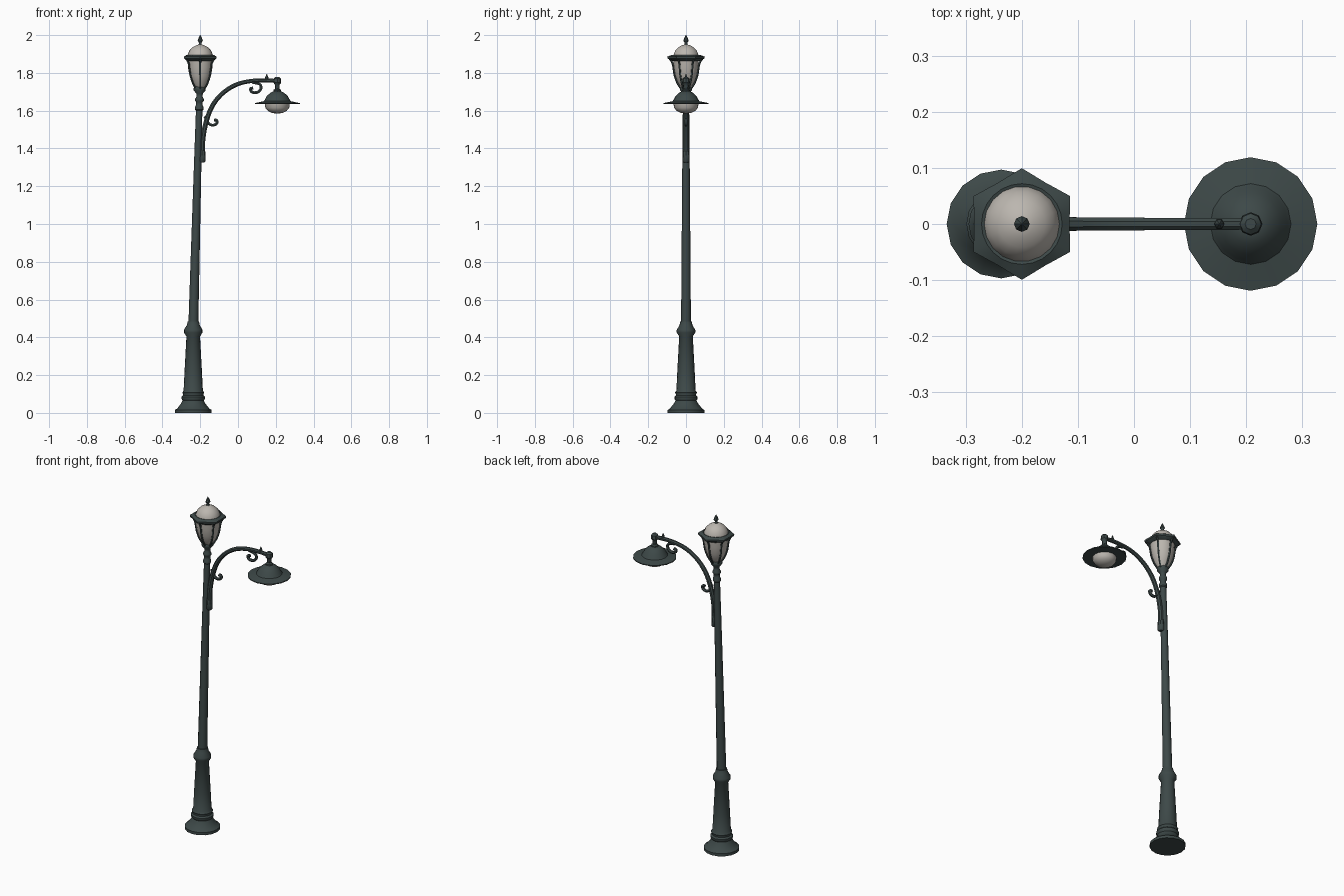
import bpy, bmesh, math
from mathutils import Vector

if "Cube" in bpy.data.objects:
    bpy.data.objects.remove(bpy.data.objects["Cube"])


def material(name, col):
    m = bpy.data.materials.new(name)
    m.diffuse_color = (*col, 1)
    m.use_nodes = True
    m.node_tree.nodes["Principled BSDF"].inputs["Base Color"].default_value = m.diffuse_color
    return m


IRON = material("dark green iron", (0.047, 0.066, 0.065))
GLASS = material("frosted glass", (0.50, 0.47, 0.43))


def finish(bm, name, mat):
    bmesh.ops.remove_doubles(bm, verts=bm.verts, dist=0.0002)
    bmesh.ops.recalc_face_normals(bm, faces=bm.faces)
    me = bpy.data.meshes.new(name)
    bm.to_mesh(me)
    bm.free()
    ob = bpy.data.objects.new(name, me)
    bpy.context.collection.objects.link(ob)
    me.materials.append(mat)
    return ob


def skin(rings, name, mat, caps=True):
    bm = bmesh.new()
    vs = [[bm.verts.new(p) for p in r] for r in rings]
    n = len(vs[0])
    for a, b in zip(vs, vs[1:]):
        for i in range(n):
            bm.faces.new((a[i], a[(i + 1) % n], b[(i + 1) % n], b[i]))
    if caps:
        bm.faces.new(vs[0])
        bm.faces.new(vs[-1])
    return finish(bm, name, mat)


def lathe(name, prof, cx, mat, n=12, wave=None, caps=True):
    """prof: (radius, z); cx: number or function of z; wave scales radius by angle"""
    rings = []
    for r, z in prof:
        x = cx(z) if callable(cx) else cx
        ring = []
        for i in range(n):
            a = 2 * math.pi * i / n
            q = r * (wave(a, r) if wave else 1)
            ring.append((x + q * math.cos(a), q * math.sin(a), z))
        rings.append(ring)
    return skin(rings, name, mat, caps)


def spline(pts, steps=4):
    out = []
    P = [Vector(p) for p in pts]
    P = [2 * P[0] - P[1]] + P + [2 * P[-1] - P[-2]]
    for i in range(1, len(P) - 2):
        a, b, c, d = P[i - 1:i + 3]
        for k in range(steps):
            t = k / steps
            out.append(0.5 * (2 * b + (c - a) * t + (2 * a - 5 * b + 4 * c - d) * t * t
                              + (3 * b - a - 3 * c + d) * t ** 3))
    return out + [P[-2]]


def tube(name, pts, r0, r1, n=8, centre=0.0, ang=0.0, steps=4):
    """tapered tube along (x, z) points in a vertical plane turned by ang"""
    path = spline(pts, steps)
    rings = []
    for i, p in enumerate(path):
        t = (path[min(i + 1, len(path) - 1)] - path[max(i - 1, 0)]).normalized()
        r = r0 + (r1 - r0) * i / (len(path) - 1)
        ring = []
        for k in range(n):
            a = 2 * math.pi * (k + 0.5) / n
            u = p.x - t.y * r * math.cos(a)
            z = p.y + t.x * r * math.cos(a)
            v = r * math.sin(a)
            ring.append((centre + u * math.cos(ang) - v * math.sin(ang),
                         u * math.sin(ang) + v * math.cos(ang), z))
        rings.append(ring)
    return skin(rings, name, IRON)


def lean(z):
    return -0.237 + 0.034 * min(max((z - 0.45) / 1.25, 0), 1)


# Flared base, tapered pedestal, collar and leaning pole
lathe("pedestal", [(0.097, 0), (0.097, 0.016), (0.086, 0.022), (0.064, 0.05), (0.056, 0.066),
                   (0.062, 0.075), (0.062, 0.085), (0.054, 0.093), (0.054, 0.10), (0.058, 0.108),
                   (0.051, 0.118), (0.046, 0.22), (0.036, 0.405), (0.049, 0.425), (0.049, 0.44),
                   (0.034, 0.465), (0.030, 0.485)], lean, IRON, 16)
lathe("pole", [(0.026, 0.48), (0.023, 0.9), (0.019, 1.4), (0.017, 1.6), (0.022, 1.605),
               (0.022, 1.62), (0.017, 1.63), (0.017, 1.645), (0.023, 1.652), (0.023, 1.662),
               (0.016, 1.675), (0.017, 1.69), (0.032, 1.708), (0.032, 1.718),
               (0.026, 1.73)], lean, IRON, 12)

# Upper lantern: glass bowl, dome, scalloped rim, ribs and finial
LX = -0.2
lathe("lantern_glass", [(0.026, 1.722), (0.044, 1.75), (0.057, 1.785), (0.065, 1.83),
                        (0.068, 1.876)], LX, GLASS, 18)
lathe("lantern_dome", [(0.069, 1.878), (0.067, 1.895), (0.058, 1.918), (0.042, 1.935),
                       (0.022, 1.946), (0.008, 1.95)], LX, GLASS, 18)


def scallop(a, r):
    k = abs(math.cos(3 * (a - math.pi / 6)))
    return 1 + (0.17 * k ** 4 if r > 0.075 else 0)


lathe("lantern_rim", [(0.066, 1.862), (0.073, 1.864), (0.084, 1.876), (0.085, 1.886),
                      (0.072, 1.896), (0.066, 1.894)], LX, IRON, 24, scallop, False)
for i in range(6):
    tube("lantern_rib", [(0.026, 1.715), (0.045, 1.745), (0.061, 1.79), (0.068, 1.84),
                         (0.078, 1.865), (0.092, 1.882)], 0.005, 0.006, 5, LX,
         math.radians(30 + 60 * i), 2)
lathe("lantern_finial", [(0.013, 1.945), (0.007, 1.953), (0.007, 1.96), (0.014, 1.97),
                         (0.009, 1.985), (0.001, 2.0)], LX, IRON, 8)

# Curved arm with its wall foot and scrolls
tube("arm", [(-0.189, 1.36), (-0.186, 1.45), (-0.166, 1.55), (-0.13, 1.635), (-0.072, 1.70),
             (0.005, 1.743), (0.1, 1.76), (0.205, 1.758)], 0.015, 0.011)
lathe("arm_foot", [(0.012, 1.325), (0.018, 1.332), (0.018, 1.38), (0.013, 1.395)],
      -0.190, IRON, 8)
tube("lower_scroll", [(-0.176, 1.57), (-0.158, 1.535), (-0.135, 1.523), (-0.114, 1.531),
                      (-0.112, 1.548), (-0.126, 1.55)], 0.008, 0.009, 6)
tube("upper_scroll", [(0.075, 1.75), (0.115, 1.74), (0.121, 1.715), (0.102, 1.697),
                      (0.075, 1.698), (0.066, 1.715), (0.08, 1.72)], 0.008, 0.009, 6)
lathe("arm_spike", [(0.007, 1.76), (0.009, 1.775), (0.005, 1.785), (0.001, 1.795)],
      0.152, IRON, 6)

# Hanging lamp: coupling, bell shade and bulb glass
SX = 0.208
lathe("lamp_coupling", [(0.010, 1.778), (0.019, 1.77), (0.021, 1.748), (0.013, 1.738),
                        (0.013, 1.715), (0.020, 1.71), (0.022, 1.695)], SX, IRON, 8)
lathe("lamp_shade", [(0.020, 1.703), (0.036, 1.695), (0.055, 1.678), (0.066, 1.658),
                     (0.072, 1.650), (0.119, 1.640), (0.119, 1.635), (0.066, 1.634)],
      SX, IRON, 16)
lathe("lamp_glass", [(0.066, 1.637), (0.063, 1.615), (0.050, 1.599), (0.028, 1.588),
                     (0.008, 1.585)], SX, GLASS, 16)

# Smooth shading with sharp creases
for ob in bpy.data.objects:
    ob.select_set(True)
bpy.context.view_layer.objects.active = bpy.data.objects["pole"]
bpy.ops.object.shade_smooth_by_angle(angle=math.radians(40))
